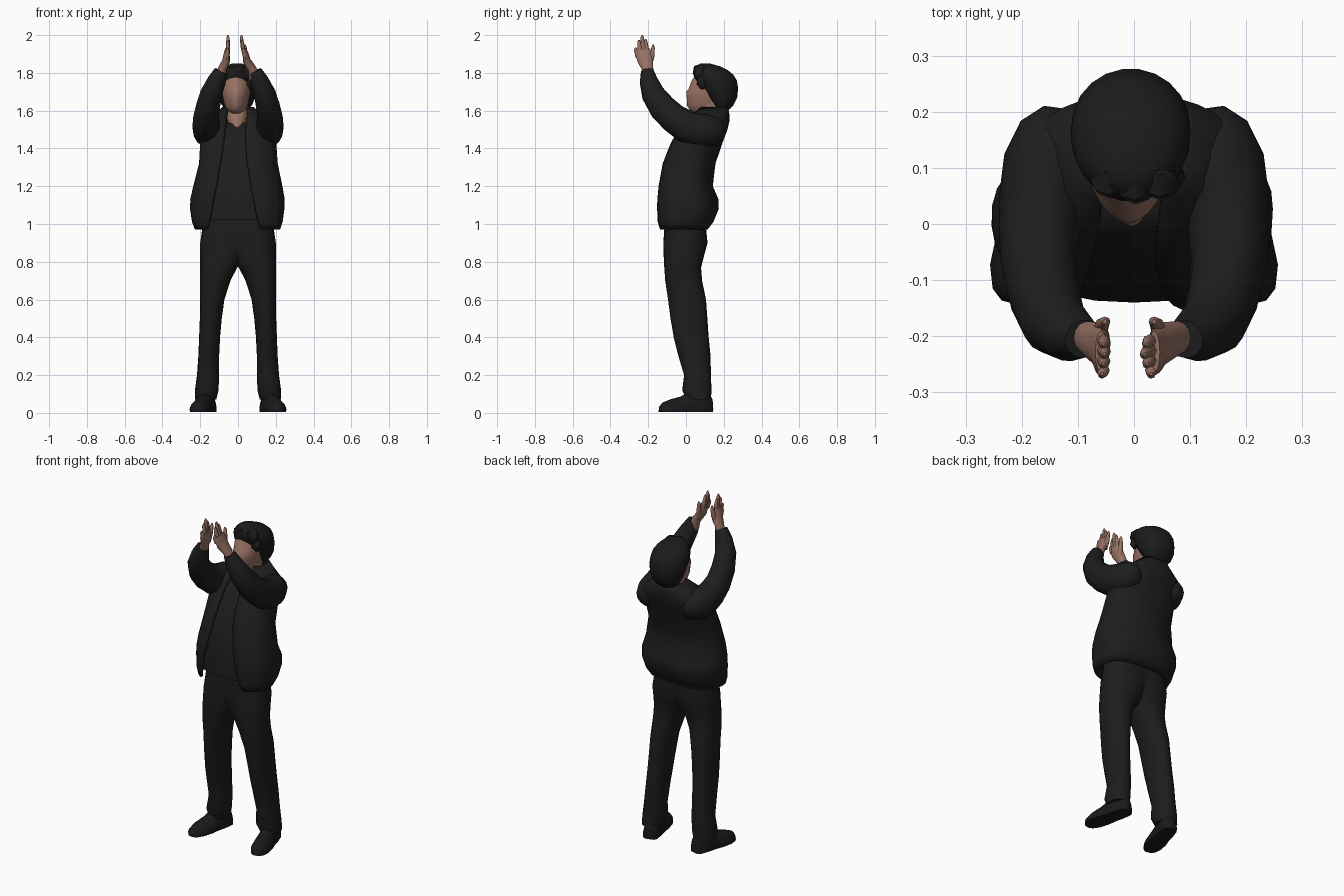
import bpy, bmesh, math
from mathutils import Vector


def material(name, rgb):
    m = bpy.data.materials.new(name)
    m.diffuse_color = (*rgb, 1)
    return m


CLOTH = material("black cloth", (0.013, 0.013, 0.013))
TROUSER = material("trouser black", (0.012, 0.012, 0.012))
SHOE = material("shoe black", (0.010, 0.010, 0.010))
HAIR = material("dark hair", (0.011, 0.011, 0.011))
SKIN = material("skin", (0.31, 0.165, 0.125))


def loft(name, rings, mat, closed=True, thick=0, angle=50):
    """Skin a stack of equal-length point rings."""
    bm = bmesh.new()
    vs = [[bm.verts.new(p) for p in r] for r in rings]
    n = len(vs[0])
    for a, b in zip(vs, vs[1:]):
        for i in range(n if closed else n - 1):
            j = (i + 1) % n
            bm.faces.new((a[i], a[j], b[j], b[i]))
    if closed:
        bm.faces.new(vs[0][::-1])
        bm.faces.new(vs[-1])
        bmesh.ops.recalc_face_normals(bm, faces=bm.faces)
    me = bpy.data.meshes.new(name)
    bm.to_mesh(me)
    bm.free()
    me.materials.append(mat)
    ob = bpy.data.objects.new(name, me)
    bpy.context.collection.objects.link(ob)
    bpy.ops.object.select_all(action='DESELECT')
    ob.select_set(True)
    bpy.context.view_layer.objects.active = ob
    bpy.ops.object.shade_smooth_by_angle(angle=math.radians(angle))
    if thick:
        s = ob.modifiers.new("thickness", 'SOLIDIFY')
        s.thickness, s.offset = thick, -1
    return ob


def power(v, e):
    return math.copysign(abs(v) ** e, v)


def oval(z, x0, x1, y0, y1, n=20, front=0.9, back=0.9):
    """Flat ring within the given limits; exponents above 1 make it pointed."""
    cx, cy, rx, ry = (x0 + x1) / 2, (y0 + y1) / 2, (x1 - x0) / 2, (y1 - y0) / 2
    out = []
    for i in range(n):
        t = math.tau * i / n
        e = front if math.sin(t) < 0 else back
        out.append((cx + rx * power(math.cos(t), e), cy + ry * power(math.sin(t), e), z))
    return out


def tube(name, pts, mat, n=14):
    """Tube along x, y, z, radius sideways, radius across."""
    c = [Vector(p[:3]) for p in pts]
    rings = []
    for i, p in enumerate(pts):
        t = (c[min(i + 1, len(c) - 1)] - c[max(i - 1, 0)]).normalized()
        a = Vector((1, 0, 0))
        a = (a - t * a.dot(t)).normalized()
        b = t.cross(a)
        rings.append([c[i] + a * p[3] * math.cos(k * math.tau / n) + b * p[4] * math.sin(k * math.tau / n)
                      for k in range(n)])
    return loft(name, rings, mat)


# Legs: height, inner x, outer x, front y, back y
LEG = [(.07, .115, .228, .005, .132), (.12, .103, .228, -.02, .135), (.20, .10, .217, -.01, .132),
       (.30, .10, .210, -.04, .130), (.40, .095, .206, -.065, .12), (.50, .086, .202, -.082, .113),
       (.60, .072, .20, -.095, .106), (.70, .040, .20, -.11, .085), (.77, .004, .20, -.115, .08),
       (.83, -.04, .20, -.118, .095), (.90, -.08, .20, -.12, .114), (1.04, -.10, .18, -.11, .10)]
# Shoes: distance from heel, half width, height
SHOE_CUTS = [(0, .025, .07), (.015, .040, .10), (.07, .046, .13), (.12, .046, .11),
             (.17, .052, .082), (.23, .050, .066), (.27, .036, .050), (.287, .016, .030)]
for side, s in (("left", -1), ("right", 1)):
    loft(side + "_trouser_leg", [oval(z, *sorted((s * a, s * b)), y0, y1) for z, a, b, y0, y1 in LEG], TROUSER)
    turn = math.radians(14)
    d = Vector((s * math.sin(turn), -math.cos(turn), 0))
    w = Vector((math.cos(turn), s * math.sin(turn), 0))
    heel = Vector((s * .15, .138, .005))
    cuts = []
    for dist, hw, h in SHOE_CUTS:
        prof = [(-1, 0), (-1.05, .25), (-.85, .6), (-.45, .92), (0, 1), (.45, .92), (.85, .6), (1.05, .25), (1, 0)]
        cuts.append([heel + d * dist + w * hw * u + Vector((0, 0, h * v)) for u, v in prof])
    loft(side + "_shoe", cuts, SHOE)
loft("trouser_seat", [oval(z, -w, w, y0, y1) for z, w, y0, y1 in
     [(.775, .02, -.04, .02), (.80, .07, -.08, .05), (.86, .17, -.112, .092), (.91, .19, -.117, .11),
      (1.05, .18, -.11, .10)]], TROUSER)

# Shirt under the open jacket
loft("shirt", [oval(z, -w, w, y0, y1, 24, .8) for z, w, y0, y1 in
     [(1.02, .205, -.14, .11), (1.10, .205, -.14, .12), (1.20, .20, -.132, .11), (1.32, .175, -.105, .125),
      (1.42, .16, -.062, .155), (1.50, .13, -.018, .18), (1.535, .07, .018, .19)]], CLOTH)


# Jacket: height, half width, front y, back y, left edge x, right edge x
def open_ring(z, w, y0, y1, xl, xr, n=32, e=.85):
    a0 = math.asin((xr / w) ** (1 / e))
    a1 = math.tau - math.asin((-xl / w) ** (1 / e))
    out = []
    for i in range(n + 1):
        t = a0 + (a1 - a0) * i / n
        c, s = -power(math.cos(t), e), power(math.sin(t), e)
        fold = 1 + .018 * math.sin(5 * t + 9 * z) * min(1, max(0, (1.5 - z) * 4))
        out.append((w * s * fold, (y0 + y1) / 2 + (y1 - y0) / 2 * c * fold, z))
    return out


JACKET = [(.97, .225, -.155, .115, -.17, .125), (1.01, .24, -.163, .145, -.155, .11),
          (1.08, .25, -.163, .172, -.14, .095), (1.13, .25, -.16, .17, -.13, .085),
          (1.20, .235, -.15, .14, -.115, .07), (1.32, .208, -.125, .155, -.095, .05),
          (1.42, .202, -.085, .19, -.08, .04), (1.50, .208, -.042, .22, -.07, .04),
          (1.545, .188, -.005, .23, -.062, .045), (1.58, .13, .03, .23, -.06, .05),
          (1.62, .082, .07, .222, -.055, .05)]
jacket = loft("jacket", [open_ring(*r) for r in JACKET], CLOTH, closed=False, thick=.015)

# Raised arms, the shoulder end sunk into the jacket
for side, s in (("left", -1), ("right", 1)):
    tube(side + "_sleeve", [(s * x, y, z, a, b) for x, y, z, a, b in
         [(.10, .185, 1.495, .03, .03), (.112, .172, 1.495, .062, .06), (.132, .145, 1.493, .08, .08),
          (.152, .10, 1.492, .083, .09), (.163, .05, 1.498, .077, .089),
          (.168, -.005, 1.52, .073, .085), (.17, -.065, 1.56, .068, .078), (.16, -.125, 1.617, .064, .073),
          (.142, -.175, 1.69, .058, .062), (.112, -.198, 1.76, .049, .048),
          (.09, -.205, 1.81, .036, .034)]], CLOTH, 16)

# Hands, palms facing each other: x at wrist, palm and fingertip differ a little per side
for side, s, xw, xp, xt in (("left", -1, -.09, -.062, -.053), ("right", 1, .085, .046, .018)):
    tube(side + "_palm", [(xw, -.20, 1.77, .026, .028), (xw * .75 + xp * .25, -.203, 1.82, .024, .03),
                          (xp, -.215, 1.865, .021, .041), (xp * .8 + xt * .2, -.225, 1.90, .016, .043),
                          (xp * .65 + xt * .35, -.228, 1.925, .010, .038)], SKIN, 12)
    for i, (yb, yt, zt) in enumerate([(-.255, -.267, 1.935), (-.240, -.249, 1.975),
                                      (-.222, -.232, 2.0), (-.205, -.214, 1.98)]):
        xb = xp * .7 + xt * .3
        xe = xp + (xt - xp) * (.3 + .7 * (zt - 1.9) / .1)
        tube(f"{side}_finger_{i + 1}", [(xb, yb, 1.885, .012, .013),
             ((xb + xe) / 2 - s * .004, (yb + yt) / 2, (1.89 + zt) / 2, .011, .012),
             (xe, yt, zt - .012, .008, .009), (xe, yt, zt, .003, .003)], SKIN, 8)
    tube(side + "_thumb", [(xp, -.195, 1.845, .014, .016), (xp - s * .005, -.18, 1.89, .013, .013),
                           (xp - s * .01, -.174, 1.935, .010, .009), (xp - s * .01, -.174, 1.95, .004, .004)], SKIN, 8)

# Neck and face, chin lifted
loft("neck", [oval(z, -.005 - w, -.005 + w, y0, y1) for z, w, y0, y1 in
     [(1.50, .035, -.01, .17), (1.535, .048, .006, .18), (1.57, .058, .035, .19), (1.60, .058, .06, .20),
      (1.67, .06, .07, .21)]], SKIN)
loft("face", [oval(z, -.01 - w, -.01 + w, y0, y1, 24, 1.15) for z, w, y0, y1 in
     [(1.585, .030, .04, .15), (1.605, .05, .018, .18), (1.63, .062, .004, .21), (1.67, .071, .004, .22),
      (1.70, .076, .001, .23), (1.715, .078, .014, .23), (1.76, .08, .03, .23), (1.80, .075, .06, .22)]], SKIN)

# Full hair cap leaning back
loft("hair", [oval(z, -.006 - w, -.006 + w, y0, y1, 22, 1, 1) for z, w, y0, y1 in
     [(1.60, .055, .15, .225), (1.63, .08, .135, .252), (1.67, .098, .105, .272), (1.72, .106, .07, .277),
      (1.76, .107, .046, .27), (1.79, .102, .04, .252), (1.815, .086, .045, .222), (1.835, .064, .055, .18),
      (1.849, .028, .075, .13)]], HAIR)
for i, (x, y, z, r) in enumerate([(.045, .076, 1.80, .038), (.058, .088, 1.75, .034),
                                  (-.045, .078, 1.80, .036), (.0, .068, 1.805, .036)]):
    tube(f"fringe_tuft_{i + 1}", [(x, y + .02, z + r, r * .3, r * .3), (x, y, z + r * .5, r * .9, r * .8),
         (x + .004, y - .004, z - r * .3, r * .9, r * .8), (x + .01, y, z - r, r * .3, r * .3)], HAIR, 8)
